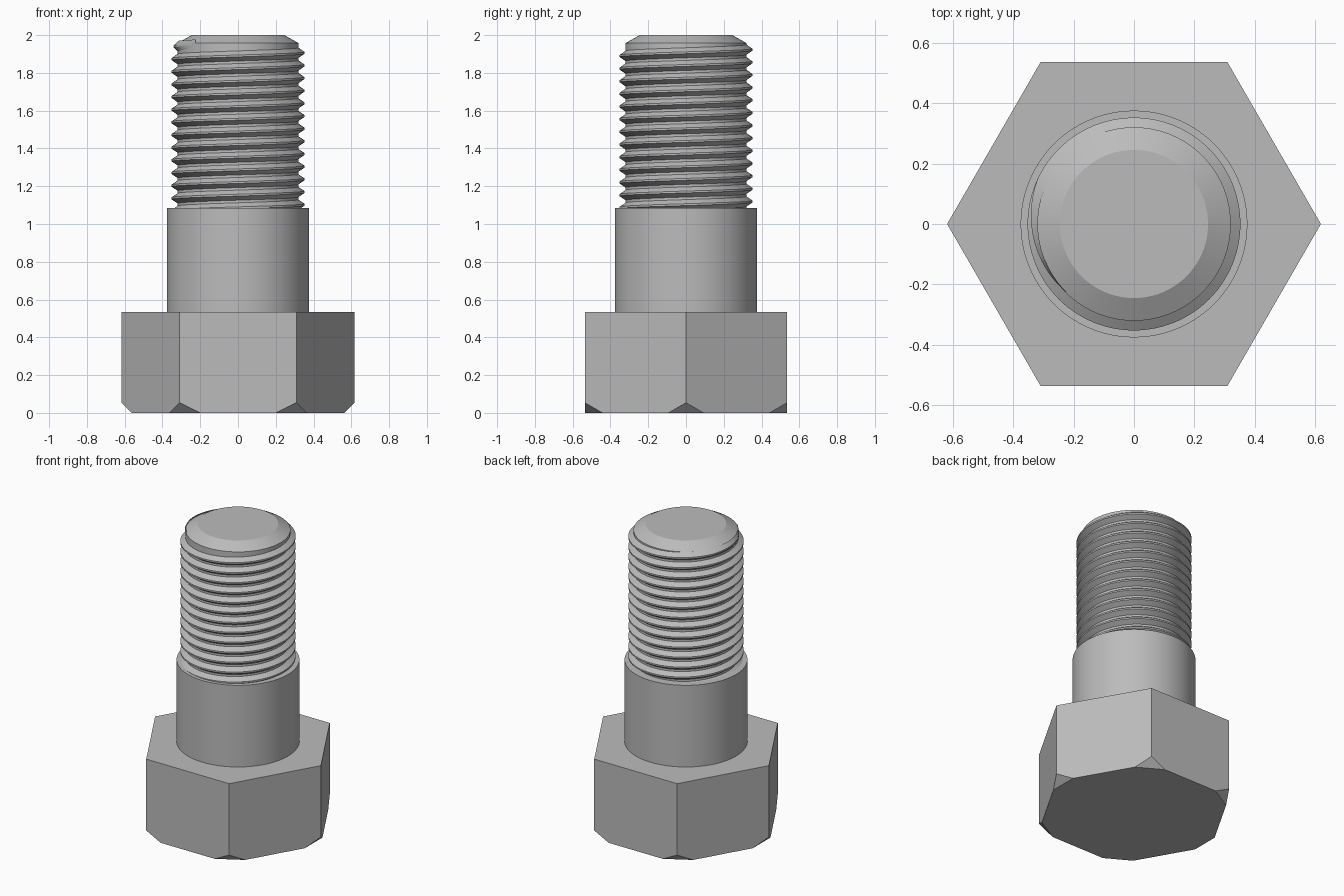
import bpy, bmesh
from math import cos, sin, pi, radians
from mathutils import Vector

if "Cube" in bpy.data.objects:
    bpy.data.objects.remove(bpy.data.objects["Cube"], do_unlink=True)

steel = bpy.data.materials.new("grey steel")
steel.use_nodes = True
GREY = (0.5, 0.5, 0.5, 1)
steel.diffuse_color = GREY
steel.node_tree.nodes["Principled BSDF"].inputs["Base Color"].default_value = GREY

SEG = 96
HEAD_R, HEAD_H = 0.618, 0.535
SHANK_R, SHANK_TOP = 0.375, 1.085
CORE_R, CREST_R, PITCH = 0.32, 0.352, 0.067


def finish(bm, name, smooth=True):
    bmesh.ops.recalc_face_normals(bm, faces=bm.faces)
    mesh = bpy.data.meshes.new(name)
    bm.to_mesh(mesh)
    bm.free()
    obj = bpy.data.objects.new(name, mesh)
    bpy.context.collection.objects.link(obj)
    mesh.materials.append(steel)
    if smooth:
        bpy.ops.object.select_all(action="DESELECT")
        obj.select_set(True)
        bpy.context.view_layer.objects.active = obj
        bpy.ops.object.shade_smooth_by_angle(angle=radians(25))
    return obj


def ring(bm, radius, z, count):
    return [bm.verts.new((radius * cos(2 * pi * i / count),
                          radius * sin(2 * pi * i / count), z)) for i in range(count)]


def lathe(name, profile, count=SEG, smooth=True):
    bm = bmesh.new()
    rings = [ring(bm, r, z, count) for r, z in profile]
    for low, high in zip(rings, rings[1:]):
        for i in range(count):
            j = (i + 1) % count
            bm.faces.new((low[i], low[j], high[j], high[i]))
    bm.faces.new(rings[0])
    bm.faces.new(rings[-1])
    return finish(bm, name, smooth)


# Hexagonal head with its six lower corners sliced off
bm = bmesh.new()
low, high = ring(bm, HEAD_R, 0, 6), ring(bm, HEAD_R, HEAD_H, 6)
bm.faces.new(low)
bm.faces.new(high)
for i in range(6):
    j = (i + 1) % 6
    bm.faces.new((low[i], low[j], high[j], high[i]))
bmesh.ops.recalc_face_normals(bm, faces=bm.faces)
for i in range(6):
    out = Vector((cos(i * pi / 3), sin(i * pi / 3), 0))
    cut = bmesh.ops.bisect_plane(
        bm, geom=bm.verts[:] + bm.edges[:] + bm.faces[:], dist=1e-5,
        plane_co=out * (HEAD_R - 0.054), plane_no=out - Vector((0, 0, 1)),
        clear_outer=True)
    edges = [e for e in cut["geom_cut"] if isinstance(e, bmesh.types.BMEdge)]
    bmesh.ops.holes_fill(bm, edges=edges)
finish(bm, "hex_head", smooth=False)

# Plain shank, and the threaded core with its chamfered tip
lathe("shank", [(SHANK_R, HEAD_H), (SHANK_R, SHANK_TOP)])
lathe("threaded_core", [(CORE_R, SHANK_TOP - 0.05), (CORE_R, 1.958), (0.245, 2.0)])

# Right-handed helical thread that fades out at the tip
bm = bmesh.new()
TURNS, END, FADE = 13.5, radians(225), radians(70)
END_Z = 1.94 + PITCH / 8
steps = int(TURNS * SEG)
previous = None
for s in range(steps + 1):
    back = 2 * pi * (steps - s) / SEG
    angle = END - back
    z = END_Z - PITCH * back / (2 * pi)
    size = min(1, back / FADE)
    crest = CORE_R - 0.002 + (CREST_R - CORE_R + 0.002) * size
    section = [(CORE_R - 0.002, -0.028), (crest, -0.005),
               (crest, 0.005), (CORE_R - 0.002, 0.028)]
    row = [bm.verts.new((r * cos(angle), r * sin(angle), z + dz)) for r, dz in section]
    if previous:
        for a in range(3):
            bm.faces.new((previous[a], row[a], row[a + 1], previous[a + 1]))
    previous = row
# Orient the open strip outwards after the general normal pass
thread = finish(bm, "thread")
side = sum(p.normal.x * p.center.x + p.normal.y * p.center.y for p in thread.data.polygons)
if side < 0:
    thread.data.flip_normals()
